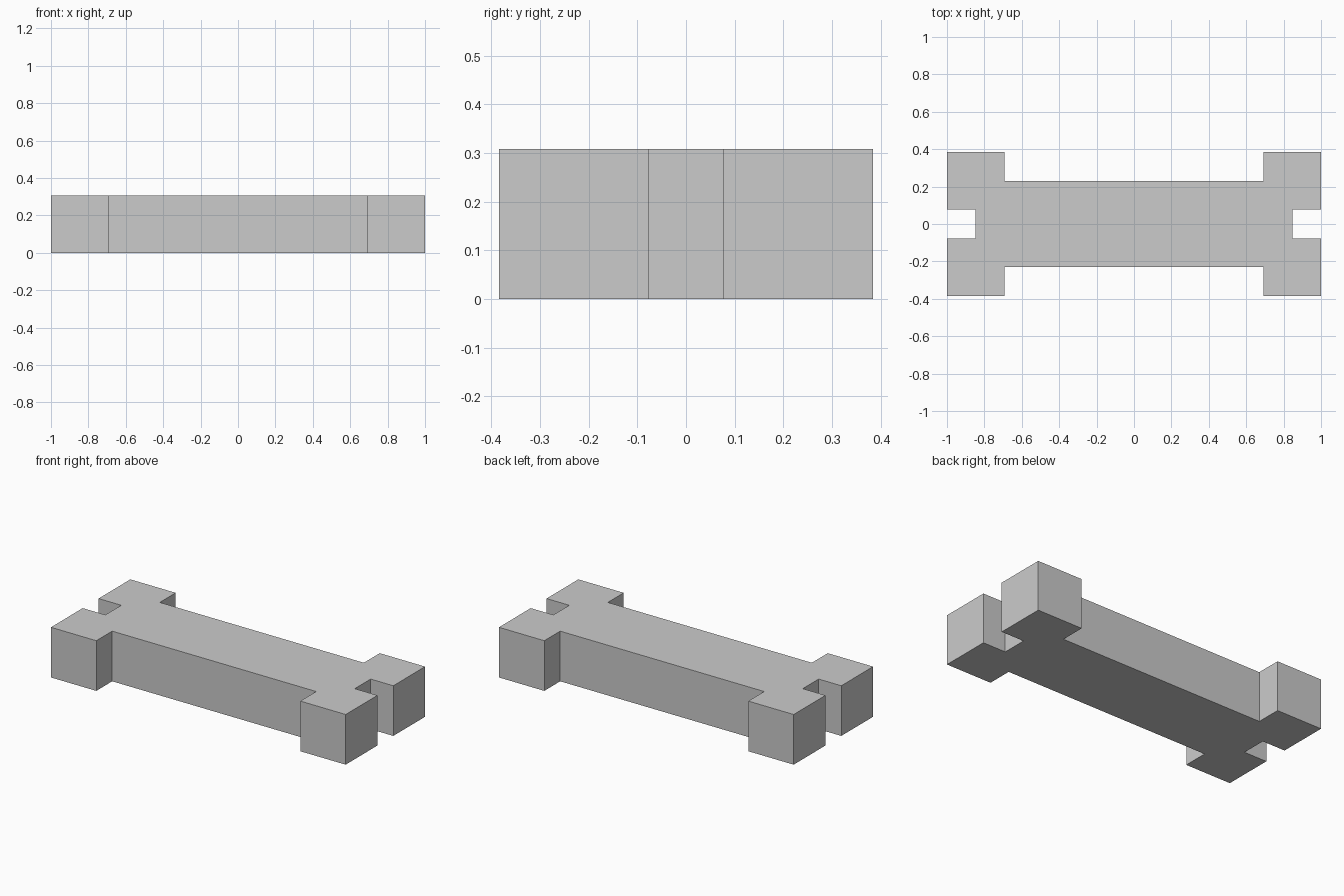
import bpy
import bmesh

if "Cube" in bpy.data.objects:
    bpy.data.objects.remove(bpy.data.objects["Cube"])

U = 2 / 13          # grid module of the brick
HEIGHT = 2 * U

# Quarter outline in modules: waist, corner block, end notch
quarter = [(0, 1.5), (4.5, 1.5), (4.5, 2.5), (6.5, 2.5), (6.5, 0.5), (5.5, 0.5)]

# Mirror the quarter into the full outline
right = quarter + [(x, -y) for x, y in reversed(quarter)]
outline = right[1:-1] + [(-x, y) for x, y in reversed(right[1:-1])]

# Raise the outline into a solid block
bm = bmesh.new()
base = bm.faces.new([bm.verts.new((x * U, y * U, 0)) for x, y in outline])
top = bmesh.ops.extrude_face_region(bm, geom=[base], use_keep_orig=True)
verts = [g for g in top["geom"] if isinstance(g, bmesh.types.BMVert)]
bmesh.ops.translate(bm, verts=verts, vec=(0, 0, HEIGHT))
bmesh.ops.recalc_face_normals(bm, faces=bm.faces)

mesh = bpy.data.meshes.new("notched_block")
bm.to_mesh(mesh)
bm.free()
block = bpy.data.objects.new("notched_block", mesh)
bpy.context.collection.objects.link(block)
